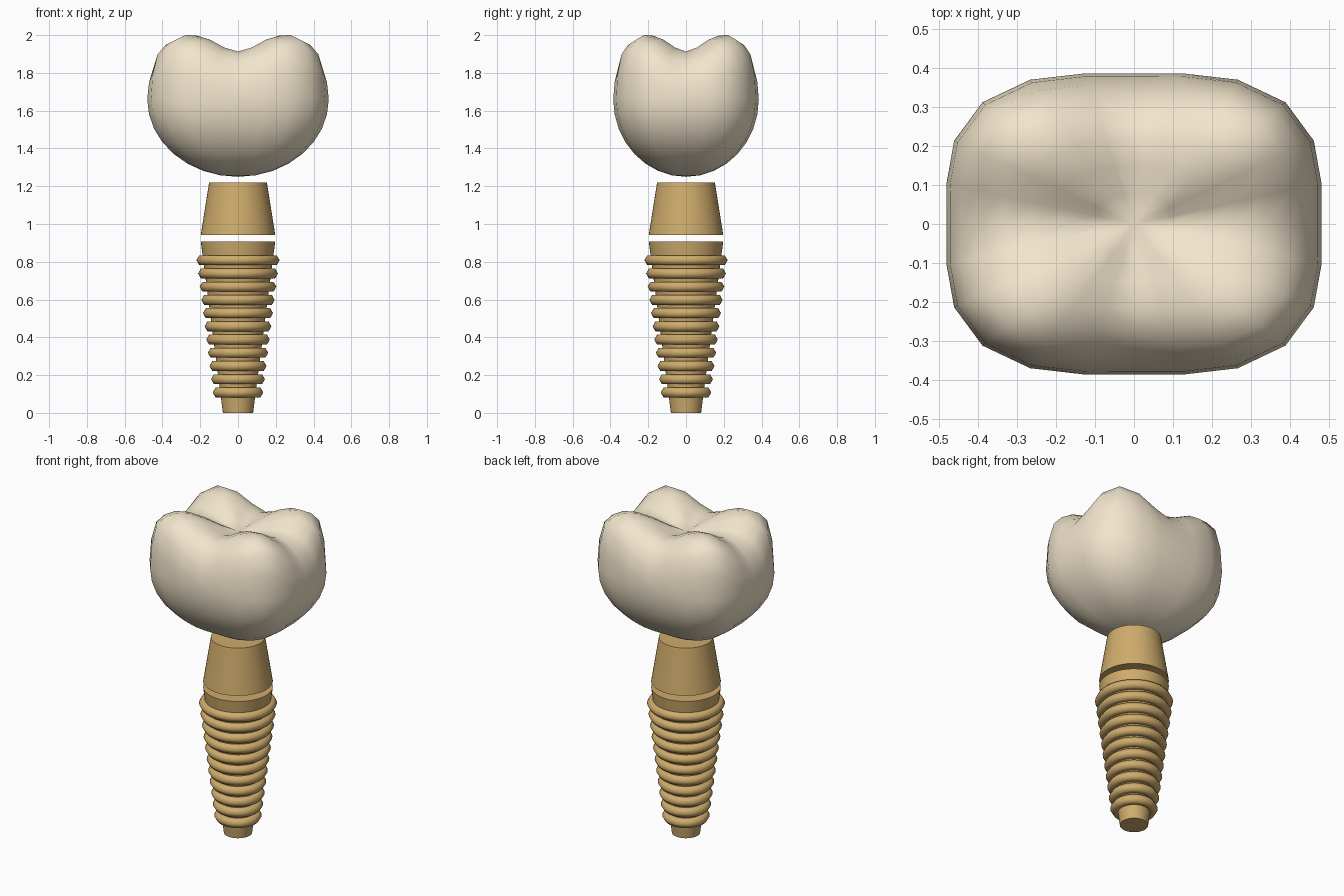
import bpy, bmesh
from math import sin, cos, pi, sqrt, atan2, exp, radians

if "Cube" in bpy.data.objects:
    bpy.data.objects.remove(bpy.data.objects["Cube"])


def material(name, rgb):
    m = bpy.data.materials.new(name)
    m.diffuse_color = (*rgb, 1)
    m.use_nodes = True
    m.node_tree.nodes["Principled BSDF"].inputs["Base Color"].default_value = m.diffuse_color
    return m


GOLD = material("gold_metal", (0.62, 0.41, 0.15))
IVORY = material("ivory_ceramic", (0.88, 0.78, 0.60))


def finish(obj, name, mat, angle=35):
    obj.name = name
    obj.data.materials.append(mat)
    bpy.ops.object.select_all(action='DESELECT')
    obj.select_set(True)
    bpy.context.view_layer.objects.active = obj
    bpy.ops.object.shade_smooth_by_angle(angle=radians(angle))
    return obj


def cone(name, z0, z1, r0, r1):
    bpy.ops.mesh.primitive_cone_add(vertices=48, radius1=r0, radius2=r1,
                                    depth=z1 - z0, location=(0, 0, (z0 + z1) / 2))
    return finish(bpy.context.object, name, GOLD)


# Tapered implant body and the abutment floating just above it
cone("implant_body", 0, 0.908, 0.08, 0.197)
cone("abutment", 0.943, 1.22, 0.197, 0.153)

# Eleven hexagonal-section thread rings following the taper
for i in range(11):
    bpy.ops.mesh.primitive_torus_add(major_segments=48, minor_segments=6,
                                     major_radius=0.104 + 0.0086 * i, minor_radius=0.03,
                                     location=(0, 0, 0.108 + 0.07 * i))
    finish(bpy.context.object, f"thread_ring_{i + 1}", GOLD, 70)

# Molar crown: a sphere squared off in plan, with four cusps and a central pit
bm = bmesh.new()
bmesh.ops.create_uvsphere(bm, u_segments=24, v_segments=16, radius=1)
for v in bm.verts:
    x, y, c = v.co
    s = sqrt(x * x + y * y)
    corner = sin(2 * atan2(y, x)) ** 2 if s > 1e-4 else 0
    plan = 1 + 0.144 * corner
    z = 1.66 + 0.41 * c
    if c > 0:
        gate = min(1, c / 0.35)
        z += gate * (0.15 * s * corner - 0.19 * exp(-s * s / 0.4))
    v.co = (0.48 * x * plan, 0.385 * y * plan, z)
mesh = bpy.data.meshes.new("crown")
bm.to_mesh(mesh)
bm.free()
crown = bpy.data.objects.new("crown", mesh)
bpy.context.collection.objects.link(crown)
finish(crown, "crown", IVORY, 80)
